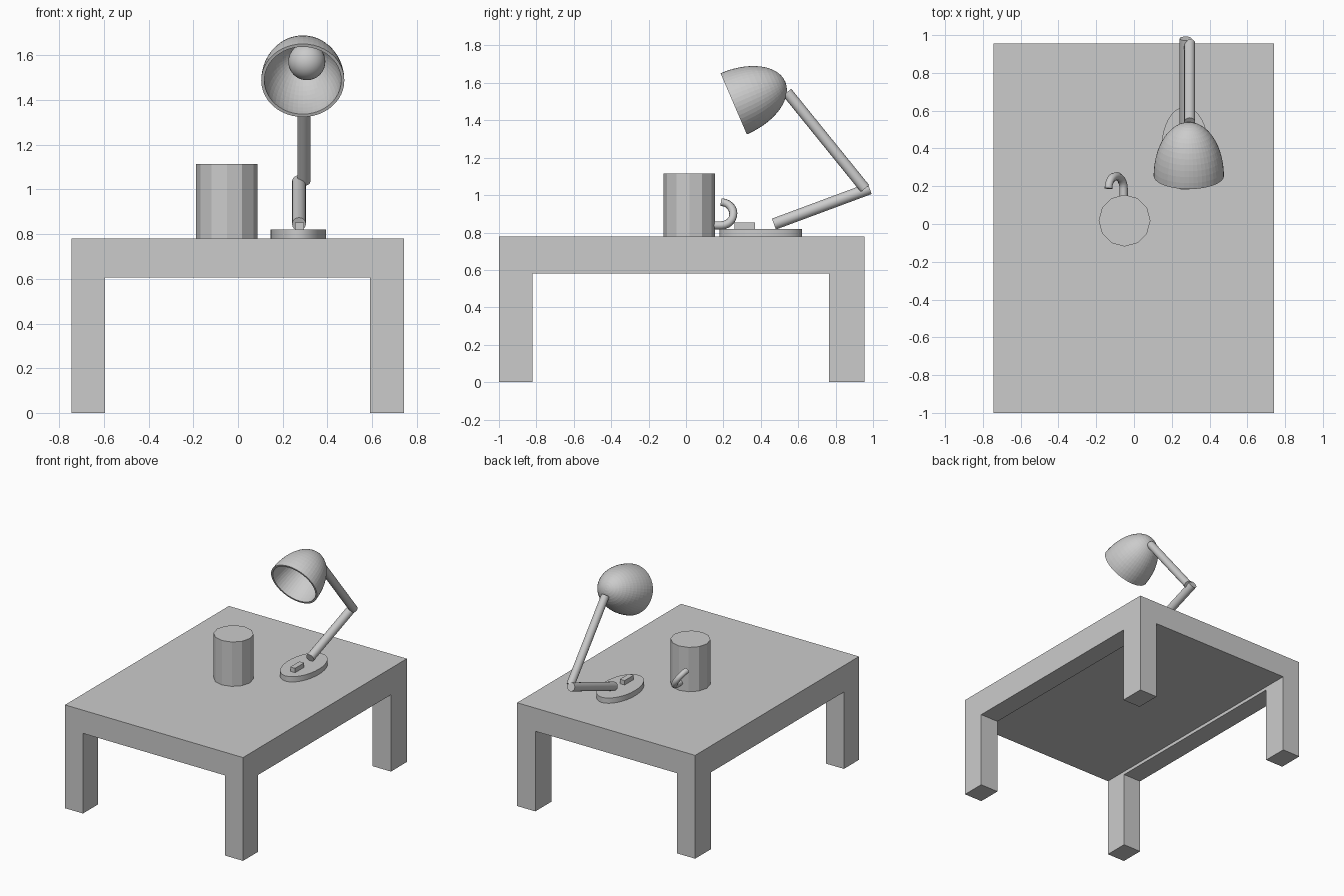
import bpy, bmesh, math
from mathutils import Vector, Matrix

if "Cube" in bpy.data.objects:
    bpy.data.objects.remove(bpy.data.objects["Cube"])


def finish(name, bm, smooth=None):
    bmesh.ops.recalc_face_normals(bm, faces=bm.faces)
    me = bpy.data.meshes.new(name)
    bm.to_mesh(me)
    bm.free()
    ob = bpy.data.objects.new(name, me)
    bpy.context.collection.objects.link(ob)
    if smooth:
        bpy.ops.object.select_all(action='DESELECT')
        ob.select_set(True)
        bpy.context.view_layer.objects.active = ob
        bpy.ops.object.shade_smooth_by_angle(angle=math.radians(smooth))
    return ob


def box(lo, hi):
    bm = bmesh.new()
    lo, hi = Vector(lo), Vector(hi)
    bmesh.ops.create_cube(bm, size=1, matrix=Matrix.Translation((lo + hi) / 2)
                          @ Matrix.Diagonal((*(hi - lo), 1)))
    return bm


def cylinder(a, b, r, sides, scale=(1, 1)):
    bm = bmesh.new()
    a, b = Vector(a), Vector(b)
    d = b - a
    rot = d.to_track_quat('Z', 'Y').to_matrix().to_4x4()
    if d.x == 0 and d.y == 0:
        rot = Matrix.Identity(4)
    bmesh.ops.create_cone(bm, cap_ends=True, segments=sides, radius1=r, radius2=r, depth=d.length,
                          matrix=Matrix.Translation((a + b) / 2) @ rot
                          @ Matrix.Diagonal((*scale, 1, 1)))
    return bm


# Table: one block, side rails and legs extruded from its underside
X0, X1, Y0, Y1 = -0.745, 0.742, -1.0, 0.955
XA, XB, YA, YB = -0.595, 0.59, -0.82, 0.765
bm = box((X0, Y0, 0.605), (X1, Y1, 0.78))
for co, no in [((XA, 0, 0), (1, 0, 0)), ((XB, 0, 0), (1, 0, 0)),
               ((0, YA, 0), (0, 1, 0)), ((0, YB, 0), (0, 1, 0))]:
    bmesh.ops.bisect_plane(bm, geom=bm.verts[:] + bm.edges[:] + bm.faces[:],
                           plane_co=co, plane_no=no)


def pull_down(z_from, z_to, test):
    bm.normal_update()
    fs = [f for f in bm.faces if abs(f.normal.z) > 0.9
          and abs(f.calc_center_median().z - z_from) < 1e-4 and test(f.calc_center_median())]
    new = bmesh.ops.extrude_face_region(bm, geom=fs)['geom']
    for v in new:
        if isinstance(v, bmesh.types.BMVert):
            v.co.z = z_to
    old = [f for f in fs if f.is_valid]
    if old:
        bmesh.ops.delete(bm, geom=old, context='FACES')


pull_down(0.605, 0.58, lambda c: c.x < XA or c.x > XB)
pull_down(0.58, 0.0, lambda c: c.y < YA or c.y > YB)
finish("table", bm)

# Mug
finish("mug_body", cylinder((-0.05, 0.018, 0.78), (-0.05, 0.018, 1.115), 0.137, 12))
cu = bpy.data.curves.new("mug_handle", 'CURVE')
cu.dimensions = '3D'
cu.bevel_depth = 0.022
cu.bevel_resolution = 2
cu.use_fill_caps = True
pts = [Vector((-0.055, 0.13, 0.838))]
for i in range(13):
    t = math.pi * i / 12
    pts.append(Vector((-0.095, 0.188, 0.9)) - Vector((-0.04, 0, 0.062)) * math.cos(t)
               + Vector((0, 0.065, 0)) * math.sin(t))
sp = cu.splines.new('POLY')
sp.points.add(len(pts) - 1)
for p, co in zip(sp.points, pts):
    p.co = (*co, 1)
bpy.context.collection.objects.link(bpy.data.objects.new("mug_handle", cu))

# Lamp base, switch and arms
finish("lamp_base", cylinder((0.27, 0.4, 0.78), (0.27, 0.4, 0.82), 1, 32, (0.125, 0.22)), 30)
finish("lamp_switch", box((0.255, 0.26, 0.815), (0.295, 0.368, 0.853)))
finish("lower_arm", cylinder((0.273, 0.47, 0.845), (0.273, 0.982, 1.035), 0.031, 20), 30)
finish("upper_arm", cylinder((0.295, 0.957, 1.035), (0.295, 0.54, 1.55), 0.029, 20), 30)

# Lamp shade: half ellipsoid shell opening forward and down
C = Vector((0.29, 0.255, 1.488))
axis = Vector((0, 0.918, 0.395)).normalized()
side = Vector((1, 0, 0))
up = axis.cross(side)
T = 0.014
profile = []
for i in range(15):
    a = math.pi / 2 * i / 14
    profile.append((math.cos(a), math.sin(a), 0))
for i in range(14, -1, -1):
    a = math.pi / 2 * i / 14
    profile.append((math.cos(a), math.sin(a), T))
bm = bmesh.new()
N = 48
rings = []
for c, s, t in profile:
    ring = []
    for k in range(N):
        w = 2 * math.pi * k / N
        ring.append(bm.verts.new(C + axis * s * (0.3 - t) + side * c * (0.186 - t) * math.cos(w)
                                 + up * c * (0.178 - t) * math.sin(w)))
    rings.append(ring)
for i in range(len(rings)):
    if i == 14:
        continue
    r0, r1 = rings[i], rings[(i + 1) % len(rings)]
    for k in range(N):
        bm.faces.new((r0[k], r0[(k + 1) % N], r1[(k + 1) % N], r1[k]))
bmesh.ops.remove_doubles(bm, verts=bm.verts, dist=1e-5)
finish("lamp_shade", bm)

# Bulb
bm = bmesh.new()
bmesh.ops.create_uvsphere(bm, u_segments=32, v_segments=16, radius=0.083,
                          matrix=Matrix.Translation((0.308, 0.435, 1.572)))
finish("bulb", bm, 30)
